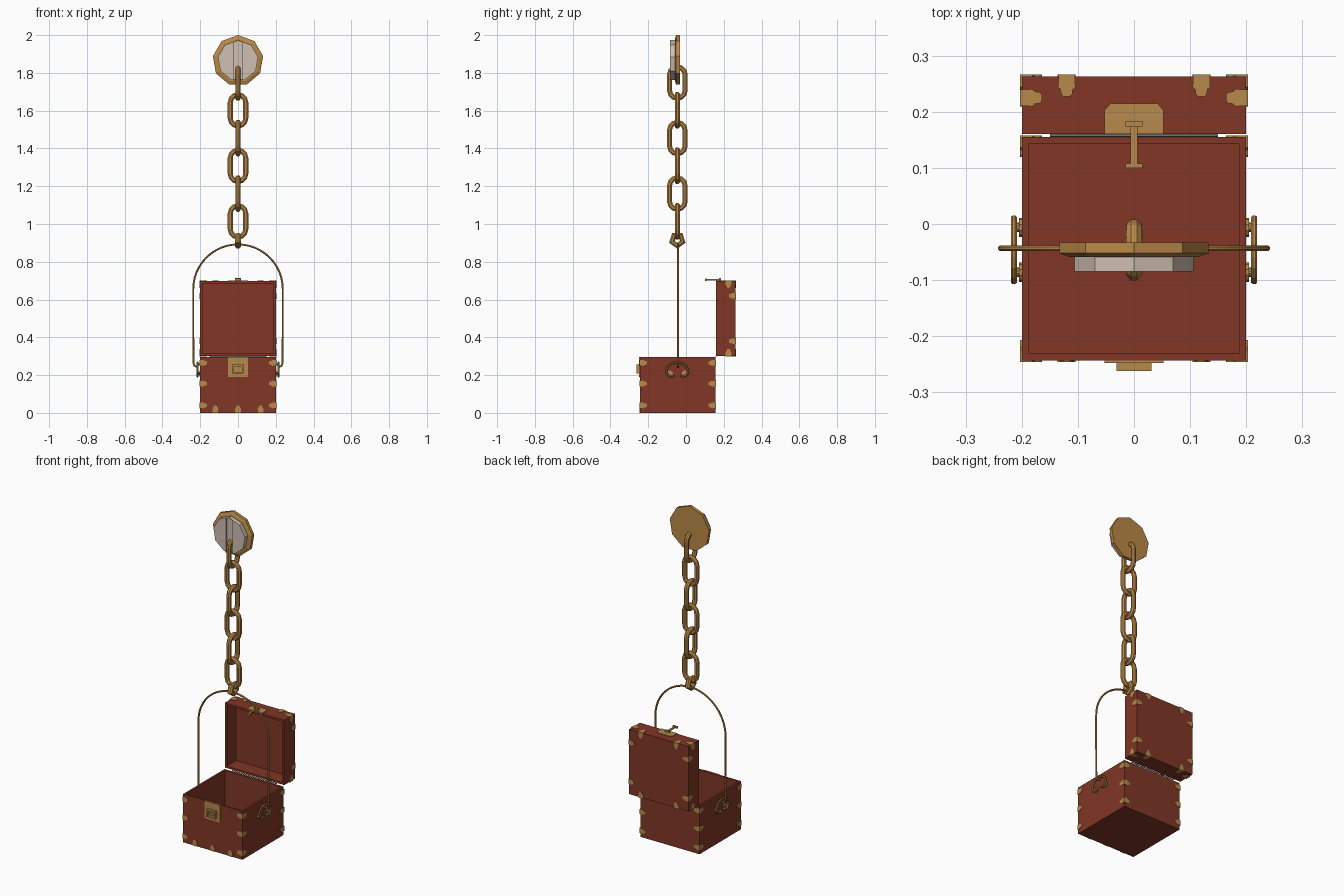
import bpy, bmesh, math
from mathutils import Vector as V

if "Cube" in bpy.data.objects:
    bpy.data.objects.remove(bpy.data.objects["Cube"])

def mat(name, c):
    m = bpy.data.materials.new(name)
    m.diffuse_color = (*c, 1)
    m.use_nodes = True
    m.node_tree.nodes["Principled BSDF"].inputs["Base Color"].default_value = m.diffuse_color
    return m

RED = mat("red_leather", (0.22, 0.037, 0.019))
BRASS = mat("brass_fittings", (0.46, 0.255, 0.072))
CHAIN = mat("chain_bronze", (0.50, 0.25, 0.065))
PALE = mat("pale_stone", (0.62, 0.52, 0.45))
GREY = mat("hinge_grey", (0.30, 0.30, 0.30))

X, Y, Z = V((1, 0, 0)), V((0, 1, 0)), V((0, 0, 1))
YC = -0.046  # depth of the chain


def finish(bm, name, m, smooth=False):
    bmesh.ops.recalc_face_normals(bm, faces=bm.faces)
    me = bpy.data.meshes.new(name)
    bm.to_mesh(me)
    bm.free()
    ob = bpy.data.objects.new(name, me)
    bpy.context.collection.objects.link(ob)
    me.materials.append(m)
    if smooth:
        me.shade_smooth()
    return ob


def add_box(bm, lo, hi):
    vs = bmesh.ops.create_cube(bm, size=1)["verts"]
    for v in vs:
        v.co = V([lo[i] + (v.co[i] + 0.5) * (hi[i] - lo[i]) for i in range(3)])


def boxes(name, m, *bounds):
    bm = bmesh.new()
    for lo, hi in bounds:
        add_box(bm, lo, hi)
    return finish(bm, name, m)


def open_box(name, lo, hi, d, depth):
    bm = bmesh.new()
    add_box(bm, lo, hi)
    bm.normal_update()
    f = [f for f in bm.faces if f.normal.dot(d) > 0.9]
    bmesh.ops.inset_region(bm, faces=f, thickness=0.012, use_even_offset=True)
    bmesh.ops.inset_region(bm, faces=f, thickness=0.0001, depth=-depth)
    return finish(bm, name, RED)


def tube(name, pts, n, r, sides, m, closed=False, smooth=False):
    """Sweep a round section along a path lying in the plane with normal n."""
    bm = bmesh.new()
    rings, k = [], len(pts)
    for i, p in enumerate(pts):
        a = pts[i - 1] if closed or i else p
        b = pts[(i + 1) % k] if closed or i < k - 1 else p
        s = n.cross((b - a).normalized())
        rings.append([bm.verts.new(p + (s * math.cos(t) + n * math.sin(t)) * r)
                      for t in (math.tau * (j + 0.5) / sides for j in range(sides))])
    for i in range(k if closed else k - 1):
        A, B = rings[i], rings[(i + 1) % k]
        for j in range(sides):
            q = (j + 1) % sides
            bm.faces.new((A[j], A[q], B[q], B[j]))
    if not closed:
        bm.faces.new(rings[0])
        bm.faces.new(rings[-1])
    return finish(bm, name, m, smooth)


def add_prism(bm, o, u, v, n, outline, h):
    lo = [bm.verts.new(o + u * a + v * b) for a, b in outline]
    hi = [bm.verts.new(p.co + n * h) for p in lo]
    bm.faces.new(lo)
    bm.faces.new(hi)
    for i in range(len(lo)):
        j = (i + 1) % len(lo)
        bm.faces.new((lo[i], lo[j], hi[j], hi[i]))


def add_disc(bm, profile, sides):
    """Stack of polygon rings facing -y, one corner up, flat caps."""
    rings = [[bm.verts.new((r * math.sin(math.tau * i / sides), y,
                            1.865 + r * math.cos(math.tau * i / sides)))
              for i in range(sides)] for r, y in profile]
    for A, B in zip(rings, rings[1:]):
        for j in range(sides):
            q = (j + 1) % sides
            bm.faces.new((A[j], A[q], B[q], B[j]))
    bm.faces.new(rings[0])
    bm.faces.new(rings[-1])


# Trefoil clasp folded over an edge (a, b are the outward face normals)
half = [(-0.003, 0.015), (0.013, 0.015), (0.019, 0.016), (0.023, 0.011),
        (0.031, 0.010), (0.036, 0.006)]
CLASP = half + [(a, -b) for a, b in reversed(half)]


def clasp(bm, p, a, b, both=True):
    t = a.cross(b)
    add_prism(bm, V(p), -b, t, a, CLASP, 0.003)
    if both:
        add_prism(bm, V(p), -a, t, b, CLASP, 0.003)


# Trunk body and opened lid
Y0, Y1, ZT = -0.243, 0.155, 0.295
open_box("trunk_body", (-0.2, Y0, 0), (0.2, Y1, ZT), Z, 0.28)
open_box("trunk_lid", (-0.2, 0.16, 0.302), (0.2, 0.263, 0.698), -Y, 0.09)
tube("hinge_rod", [V((-0.15, 0.158, 0.298)), V((0.15, 0.158, 0.298))], Y, 0.003, 8, GREY)

# Clasps on the body
bm = bmesh.new()
for s in (-1, 1):
    for y, ny in ((Y0, -Y), (Y1, Y)):
        for z in (0.265, 0.155, 0.04):
            clasp(bm, (0.2 * s, y, z), X * s, ny)
for x in (-0.12, 0, 0.12):
    clasp(bm, (x, Y0, 0.003), -Y, -Z, False)
finish(bm, "body_clasps", BRASS)

# Clasps on the lid
bm = bmesh.new()
for s in (-1, 1):
    for z, nz in ((0.698, Z), (0.302, -Z)):
        clasp(bm, (0.2 * s, 0.225, z), X * s, nz)
        clasp(bm, (0.12 * s, 0.263, z), Y, nz)
    for z in (0.62, 0.38):
        clasp(bm, (0.2 * s, 0.263, z), X * s, Y)
finish(bm, "lid_clasps", BRASS)

# Lock plates on the body front and lid edge, lock and hasp
bm = bmesh.new()
add_prism(bm, V((0, Y0, ZT)), X, -Z, -Y,
          [(-0.053, 0), (0.053, 0), (0.053, 0.1), (0.047, 0.106), (-0.047, 0.106), (-0.053, 0.1)], 0.005)
add_prism(bm, V((0, 0.16, 0.698)), X, Y, Z,
          [(-0.053, 0), (0.053, 0), (0.053, 0.042), (0.042, 0.055), (-0.042, 0.055), (-0.053, 0.042)], 0.004)
finish(bm, "lock_plates", BRASS)
boxes("lock", BRASS,
      ((-0.031, -0.262, 0.244), (0.031, Y0, 0.255)), ((-0.031, -0.262, 0.208), (0.031, Y0, 0.217)),
      ((-0.031, -0.262, 0.217), (-0.022, Y0, 0.244)), ((0.022, -0.262, 0.217), (0.031, Y0, 0.244)),
      ((-0.016, -0.255, 0.226), (0.016, Y0, 0.238)))
boxes("hasp", BRASS,
      ((-0.006, 0.1, 0.702), (0.006, 0.18, 0.709)),
      ((-0.015, 0.1, 0.699), (0.015, 0.108, 0.711)),
      ((-0.015, 0.174, 0.7), (0.015, 0.184, 0.713)))

# Side handles with mounts
arc = [(0.016, 0.2), (0.027, 0.193), (0.044, 0.196), (0.056, 0.212), (0.056, 0.23),
       (0.046, 0.25), (0.03, 0.262), (0.012, 0.266)]
arc = [(-a, z) for a, z in arc] + [(a, z) for a, z in reversed(arc)]
for s, side in ((-1, "left"), (1, "right")):
    tube(side + "_handle", [V((0.214 * s, YC + a, z)) for a, z in arc], X, 0.006, 8, CHAIN)
    bm = bmesh.new()
    circle = [(0.017 * math.cos(i * math.tau / 10), 0.017 * math.sin(i * math.tau / 10)) for i in range(10)]
    for dy in (-0.04, 0.04):
        o = V((0.2 * s, YC + dy, 0.208))
        add_prism(bm, o, Y, Z, X * s, circle, 0.005)
        add_prism(bm, o, Y, Z, X * s, [(a * 0.5, b * 0.5) for a, b in circle], 0.012)
    finish(bm, side + "_handle_mounts", BRASS)

# Wire bail hooked under both handles
hook = [(0.208, 0.262), (0.213, 0.25), (0.222, 0.245), (0.231, 0.25), (0.236, 0.265), (0.237, 0.45)]
bail = [(-x, z) for x, z in hook]
bail += [(-0.237 * math.cos(math.pi * i / 24), 0.655 + 0.237 * math.sin(math.pi * i / 24)) for i in range(25)]
bail += list(reversed(hook))
tube("bail", [V((x, YC + 0.003, z)) for x, z in bail], Y, 0.0055, 8, CHAIN)

# Five-sided ring joining bail and chain
tube("joining_ring", [V((0, YC + 0.030 * math.sin(math.tau * i / 5), 0.915 - 0.030 * math.cos(math.tau * i / 5)))
                      for i in range(5)], X, 0.017, 8, CHAIN, closed=True)

# Chain links, alternately turned a quarter
for k in range(6):
    w, n = ((X, Y), (Y, X))[k % 2]
    c = V((0, YC, 1.014 + 0.147 * k))
    pts = []
    for sgn in (1, -1):
        for i in range(7):
            a = math.pi * i / 6
            pts.append(c + w * (0.041 * math.cos(a) * sgn) + Z * (sgn * (0.042 + 0.041 * math.sin(a))))
    tube("chain_link_%d" % (k + 1), pts, n, 0.0145, 8, CHAIN, closed=True)

# Nine-sided wall plate with pale grooved boss
bm = bmesh.new()
add_disc(bm, [(0.135, -0.033), (0.135, -0.052), (0.116, -0.059)], 9)
finish(bm, "wall_plate", CHAIN)
bm = bmesh.new()
add_disc(bm, [(0.108, -0.058), (0.108, -0.085)], 9)
for s in (-1, 1):
    bmesh.ops.bisect_plane(bm, geom=bm.verts[:] + bm.edges[:] + bm.faces[:],
                           plane_co=(0.021 * s, 0, 0), plane_no=X)
bmesh.ops.recalc_face_normals(bm, faces=bm.faces)
bm.normal_update()
strip = [f for f in bm.faces if f.normal.y < -0.9 and abs(f.calc_center_median().x) < 0.01]
bmesh.ops.inset_region(bm, faces=strip, thickness=0.001, depth=-0.01)
finish(bm, "boss", PALE)
